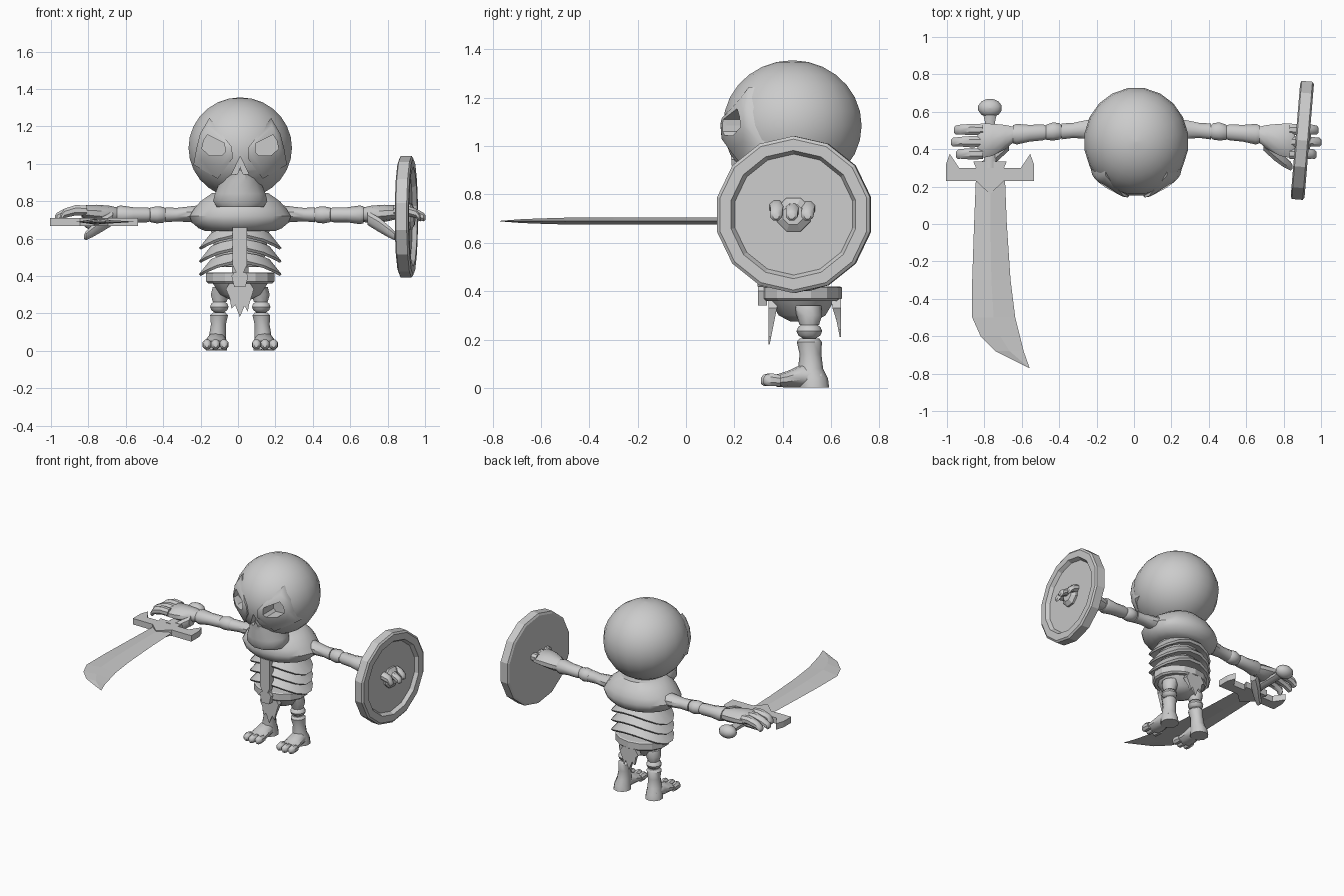
import bpy, bmesh, math
from mathutils import Vector, Matrix

CX = 0.012  # body mirror plane
BONE = bpy.data.materials.new("bone_grey")
BONE.diffuse_color = (0.6, 0.6, 0.6, 1)


def loft(name, rings, caps=True, wrap=False):
    """Skin a list of equal-length point rings."""
    bm = bmesh.new()
    vs = [[bm.verts.new(p) for p in r] for r in rings]
    n = len(rings[0])
    pairs = list(zip(vs, vs[1:])) + ([(vs[-1], vs[0])] if wrap else [])
    for a, b in pairs:
        for i in range(n):
            j = (i + 1) % n
            bm.faces.new((a[i], a[j], b[j], b[i]))
    if caps and not wrap:
        bm.faces.new(vs[0])
        bm.faces.new(vs[-1])
    bmesh.ops.recalc_face_normals(bm, faces=bm.faces)
    me = bpy.data.meshes.new(name)
    bm.to_mesh(me)
    bm.free()
    me.materials.append(BONE)
    ob = bpy.data.objects.new(name, me)
    bpy.context.collection.objects.link(ob)
    return ob


def tube(name, axis, rings, seg=12, bend=None):
    """Elliptic sections (x, y, z, ra, rb) square to one axis."""
    u, v = {"x": ((0, 1, 0), (0, 0, 1)), "y": ((1, 0, 0), (0, 0, 1)),
            "z": ((1, 0, 0), (0, 1, 0))}[axis]
    u, v = Vector(u), Vector(v)
    out = []
    for x, y, z, ra, rb in rings:
        ring = []
        for i in range(seg):
            a = 2 * math.pi * (i + 0.5) / seg
            p = Vector((x, y, z)) + u * ra * math.cos(a) + v * rb * math.sin(a)
            ring.append(bend(p) if bend else p)
        out.append(ring)
    return loft(name, out)


def prism(name, pts, to3d, d0, d1):
    return loft(name, [[to3d(a, b, d) for a, b in pts] for d in (d0, d1)])


def ball(name, c, r, seg=12, rows=8):
    return tube(name, "z", [(c[0], c[1], c[2] - r[2] * math.cos(t),
                r[0] * math.sin(t), r[1] * math.sin(t))
                for t in [math.pi * max(k, .02) / (rows + .02) for k in range(rows + 1)]], seg)


def xz(x, z, y):
    return (x, y, z)


# skull and jaw
HC, HR = (CX, 0.44, 1.085), (0.28, 0.29, 0.27)
skull = ball("skull", HC, HR, 20, 14)
jaw = tube("jaw", "z", [(CX, .33, .77, .13, .12), (CX, .33, .80, .15, .135), (CX, .33, .84, .14, .14),
                        (CX, .33, .91, .11, .145), (CX, .33, .97, .095, .15), (CX, .34, 1.06, .05, .16)], 12)

# eye sockets and nose opening
eye = [(.082, 1.06), (.082, 1.085), (.085, 1.11), (.175, 1.155),
       (.195, 1.125), (.205, 1.08), (.165, 1.045), (.10, 1.043)]
cutters = [prism("eye_cutter", [(CX + s * x, z) for x, z in eye], xz, 0, .275) for s in (-1, 1)]
cutters.append(prism("nose_cutter", [(CX, 1.04), (CX + .045, .945), (CX + .015, .945), (CX, .985),
                                     (CX - .015, .945), (CX - .045, .945)], xz, 0, .235))
for ob in (skull, jaw):
    for c in cutters:
        m = ob.modifiers.new("cut", "BOOLEAN")
        m.object, m.operation, m.solver = c, "DIFFERENCE", "EXACT"
for c in cutters:
    c.hide_render = True
    c.hide_viewport = True

# raised plates around the eyes, wrapped on the skull
rim = [(.04, 1.03), (.045, 1.09), (.065, 1.115), (.165, 1.245),
       (.215, 1.16), (.235, 1.08), (.25, .995), (.12, .92)]


def on_skull(x, z, k):
    q = 1 - (x / (HR[0] * k)) ** 2 - ((z - HC[2]) / (HR[2] * k)) ** 2
    return HC[1] - HR[1] * k * math.sqrt(max(q, 0))


for s in (-1, 1):
    mid = [((a + c) / 2, (b + d) / 2) for (a, b), (c, d) in zip(eye, rim)]
    loops = [(eye, .97), (eye, 1.04), (mid, 1.045), (rim, 1.04), (rim, .97), (mid, .97)]
    loft("eye_plate", [[(CX + s * x, on_skull(x, z, k), z) for x, z in pts]
                       for pts, k in loops], wrap=True)

# collar and rib cage
CY = 0.48
tube("collar", "z", [(CX, CY, z, a, b) for z, a, b in
     [(.64, .19, .15), (.655, .225, .18), (.685, .262, .205), (.72, .275, .215),
      (.76, .25, .205), (.80, .215, .185), (.845, .15, .14)]], 18)


def droop(p):
    return Vector((p.x, p.y, p.z - .07 * ((p.x - CX) / .22) ** 2))


for z in (.665, .595, .525):
    tube("rib", "z", [(CX, CY, z, .16, .12), (CX, CY, z - .045, .225, .17),
                      (CX, CY, z - .06, .215, .16), (CX, CY, z - .055, .15, .11)], 16, droop)
tube("chest_core", "z", [(CX, CY, .47, .13, .1), (CX, CY, .66, .165, .125)], 12)
tube("spine", "z", [(CX, .52, .36, .05, .05), (CX, .52, .5, .045, .045)], 8)
prism("breastbone", [(-.03, .66), (.048, .66), (.048, .46), (.03, .42), (-.01, .42), (-.03, .46)],
      xz, .295, .34)

# belt, pelvis, buckle and torn cloth
tube("belt", "z", [(CX, CY, .36, .175, .155), (CX, CY, .37, .187, .165),
                   (CX, CY, .415, .187, .165), (CX, CY, .42, .175, .155)], 14)
tube("pelvis", "z", [(CX, CY, .275, .06, .05), (CX, CY, .30, .11, .1), (CX, CY, .365, .155, .14)], 12)
prism("buckle", [(-.035, .40), (-.02, .42), (.04, .42), (.055, .40), (.04, .34), (-.02, .34)], xz, .298, .335)
cloth = [(-.065, .33), (-.04, .37), (.06, .37), (.085, .33), (.06, .25), (.052, .21),
         (.035, .24), (.01, .18), (-.015, .245), (-.035, .225), (-.045, .285)]
for name, y, d, lift in (("cloth_front", .342, 1, 0), ("cloth_back", .64, -1, .03)):
    loft(name, [[(x, y, z + lift * (z < .3)) for x, z in cloth],
                [(x, y + d * (.004 + .2 * max(0, z - .18)), z + lift * (z < .3)) for x, z in cloth]])

for s in (-1, 1):
    def X(d):
        return CX + s * d

    # legs and feet
    tube("thigh", "z", [(X(.10), .50, .34, .05, .06), (X(.108), .51, .30, .052, .053),
                        (X(.11), .51, .26, .038, .04)], 10)
    ball("knee", (X(.112), .51, .235), (.052, .053, .035), 10, 6)
    tube("shin", "z", [(X(.112), .51, .205, .035, .04), (X(.113), .51, .19, .05, .052),
                       (X(.117), .515, .14, .042, .045), (X(.122), .515, .08, .047, .052),
                       (X(.127), .525, .04, .055, .062), (X(.127), .53, .002, .06, .062)], 10)
    tube("foot", "y", [(X(.127), .56, .04, .04, .038), (X(.128), .48, .05, .055, .048),
                       (X(.13), .42, .036, .06, .034), (X(.13), .375, .03, .065, .026)], 10)
    for k in (-1, 0, 1):
        t = X(.132 + k * .046)
        e = .01 * abs(k)
        tube("toe", "y", [(t, .39, .03, .022, .025), (t, .345 + e, .034, .026, .029),
                          (t, .32 + e, .032, .022, .025), (t, .31 + e, .03, .01, .013)], 8)

    # arms
    tube("upper_arm", "x", [(X(.2), .51, .73, .06, .05), (X(.27), .505, .73, .052, .042),
                            (X(.34), .50, .728, .042, .036), (X(.40), .495, .727, .045, .04)], 10)
    tube("elbow", "x", [(X(.395), .495, .727, .03, .03), (X(.41), .495, .727, .046, .042),
                        (X(.445), .495, .727, .051, .046), (X(.48), .49, .727, .043, .039),
                        (X(.49), .49, .727, .03, .03)], 10)
    tube("forearm", "x", [(X(.48), .49, .727, .038, .035), (X(.50), .49, .727, .045, .04),
                          (X(.57), .485, .727, .047, .04), (X(.64), .48, .727, .058, .05),
                          (X(.66), .48, .727, .05, .045)], 10)

    # hands
    tube("palm", "x", [(X(.65), .48, .727, .04, .038), (X(.70), .465, .73, .068, .046),
                       (X(.77), .45, .735, .09, .046), (X(.83), .445, .74, .098, .038),
                       (X(.85), .445, .74, .085, .025)], 10)
    for y, tip in ((.505, .975), (.44, .99), (.375, .965)):
        tube("finger", "x", [(X(.82), y, .75, .03, .028), (X(.88), y, .752, .033, .03),
                             (X(.94), y, .735, .028, .027), (X(tip - .01), y - .003, .715, .026, .025),
                             (X(tip), y - .003, .712, .014, .014)], 8)
    tube("thumb", "x", [(X(.68), .43, .71, .04, .04), (X(.74), .38, .675, .045, .042),
                        (X(.79), .335, .64, .035, .035), (X(.825), .31, .615, .026, .026),
                        (X(.835), .305, .61, .012, .012)], 8)

# curved sword
GX, GZ = -.77, .69
ball("pommel", (GX, .62, GZ), (.065, .05, .045), 12, 8)
tube("grip", "y", [(GX, .59, GZ, .04, .03), (GX, .55, GZ, .03, .026), (GX, .30, GZ, .035, .026)], 8)
half = [(0, .335), (.09, .335), (.075, .30), (.165, .30), (.215, .375), (.235, .32), (.235, .23), (.075, .23)]
guard = half + [(0, .16)] + [(-x, y) for x, y in half[:0:-1]]
prism("guard", guard, lambda x, y, z: (GX + x, y, z), .667, .71)
loft("blade", [[(a, y, GZ), ((a + b) / 2, y, GZ + h), (b, y, GZ), ((a + b) / 2, y, GZ - h)]
               for y, a, b, h in [(.25, -.845, -.69, .015), (0, -.855, -.68, .015), (-.3, -.865, -.66, .015),
                                  (-.5, -.865, -.635, .014), (-.6, -.82, -.61, .011),
                                  (-.68, -.74, -.59, .008), (-.77, -.562, -.558, .001)]])

# smooth the bones by angle before adding the faceted shield
bpy.context.view_layer.update()
bpy.ops.object.select_all(action="DESELECT")
for ob in bpy.context.scene.objects:
    if ob.name.split(".")[0] not in ("guard", "blade", "belt", "buckle") and ob not in cutters:
        ob.select_set(True)
        bpy.context.view_layer.objects.active = ob
bpy.ops.object.shade_smooth_by_angle(angle=math.radians(40))

# round shield with recessed face
shield = tube("shield", "x", [(-.037, 0, 0, .31, .31), (-.03, 0, 0, .325, .325), (.028, 0, 0, .325, .325),
                              (.037, 0, 0, .312, .312), (.037, 0, 0, .265, .265), (.012, 0, 0, .25, .25)], 14)
boss = tube("shield_boss", "x", [(.0, 0, 0, .075, .075), (.025, 0, 0, .075, .075), (.045, 0, 0, .045, .045)], 8)
for ob in (shield, boss):
    ob.matrix_world = Matrix.Translation((.90, .447, .717)) @ Matrix.Rotation(-.083, 4, "Z")
